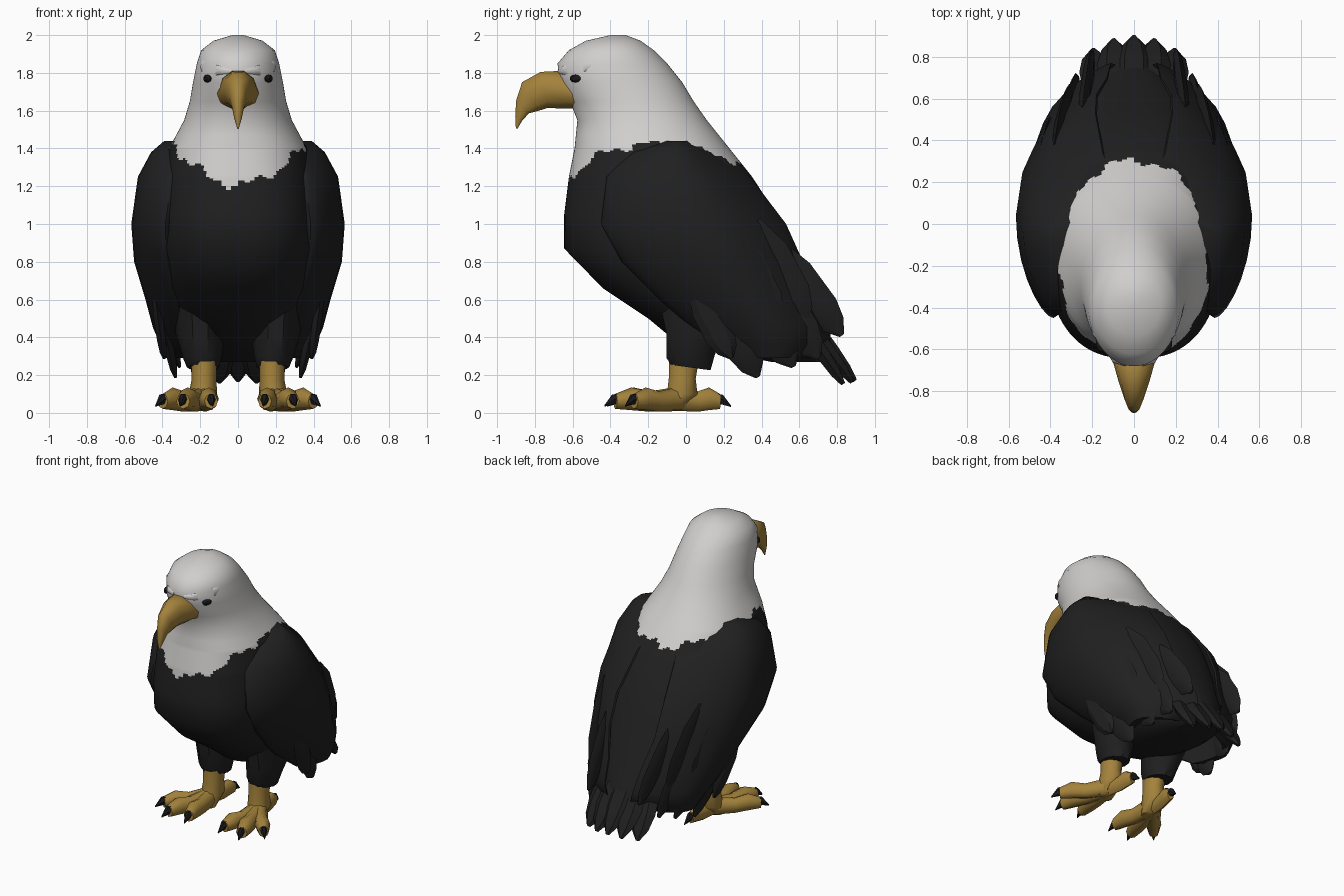
import bpy, bmesh, math
from mathutils import Vector as V

if "Cube" in bpy.data.objects:
    bpy.data.objects.remove(bpy.data.objects["Cube"])


def material(name, rgb):
    m = bpy.data.materials.new(name)
    m.diffuse_color = (*rgb, 1)
    m.use_nodes = True
    m.node_tree.nodes["Principled BSDF"].inputs["Base Color"].default_value = m.diffuse_color
    return m


WHITE = material("white_feathers", (0.63, 0.62, 0.61))
BLACK = material("black_feathers", (0.0145, 0.0145, 0.015))
GOLD = material("gold_skin", (0.37, 0.225, 0.045))
DARK = material("dark_claw", (0.01, 0.01, 0.012))


def loft(bm, rings):
    """Skin a list of closed rings and cap both ends."""
    vs = [[bm.verts.new(p) for p in r] for r in rings]
    n = len(vs[0])
    for a, b in zip(vs, vs[1:]):
        for i in range(n):
            j = (i + 1) % n
            bm.faces.new((a[i], a[j], b[j], b[i]))
    bm.faces.new(vs[0])
    bm.faces.new(vs[-1])


def tube(bm, stations, n=8):
    """Each station is a centre and two half-axis vectors."""
    loft(bm, [[V(c) + V(a) * math.cos(t) + V(b) * math.sin(t)
               for t in (2 * math.pi * i / n for i in range(n))]
              for c, a, b in stations])


def feather(bm, start, tip, side, width, thick):
    start, tip = V(start), V(tip)
    axis = (tip - start).normalized()
    side = V(side)
    side = (side - axis * side.dot(axis)).normalized()
    nrm = axis.cross(side)
    tube(bm, [(start.lerp(tip, t), side * width * w, nrm * thick * h)
              for t, w, h in ((0, .5, .5), (.3, 1, 1), (.7, 1, .9),
                              (.88, .7, .7), (1, .15, .3))], 6)


def finish(bm, name, mats, mirror=False, rule=None, angle=40):
    bmesh.ops.recalc_face_normals(bm, faces=bm.faces)
    if rule:
        for f in bm.faces:
            f.material_index = rule(f.calc_center_median())
    me = bpy.data.meshes.new(name)
    bm.to_mesh(me)
    bm.free()
    ob = bpy.data.objects.new(name, me)
    bpy.context.collection.objects.link(ob)
    for m in mats:
        me.materials.append(m)
    if mirror:
        ob.modifiers.new("mirror", 'MIRROR').use_mirror_merge = False
    bpy.ops.object.select_all(action='DESELECT')
    ob.select_set(True)
    bpy.context.view_layer.objects.active = ob
    bpy.ops.object.shade_smooth_by_angle(angle=math.radians(angle))
    return ob


def sample(table, z):
    """Linear lookup in a table sorted by falling z."""
    for a, b in zip(table, table[1:]):
        if a[0] >= z >= b[0]:
            k = (a[0] - z) / (a[0] - b[0])
            return [p + (q - p) * k for p, q in zip(a, b)]
    return list(table[-1])


def spow(v, p):
    return math.copysign(abs(v) ** p, v)


# Head, neck and torso: z, front y, back y, half width, squareness
BODY = [(2.0, -.40, -.32, .03, 1), (1.97, -.53, -.24, .13, 1), (1.92, -.62, -.17, .195, 1),
        (1.85, -.68, -.10, .218, 1), (1.75, -.67, -.02, .238, 1), (1.65, -.615, .04, .255, 1),
        (1.55, -.575, .11, .285, .95), (1.4, -.59, .23, .365, .88), (1.25, -.62, .35, .395, .82),
        (1.05, -.645, .48, .42, .8), (.87, -.645, .56, .42, .8), (.66, -.44, .65, .39, .85),
        (.5, -.2, .72, .33, .9), (.4, -.08, .76, .27, 1), (.33, .15, .79, .2, 1), (.27, .45, .79, .13, 1)]
N = 120


def body_ring(z):
    z, f, b, w, p = sample(BODY, z)
    c, h = (f + b) / 2, (b - f) / 2
    ang = [2 * math.pi * i / N for i in range(N)]
    return [V((w * spow(math.sin(t), p), c - h * spow(math.cos(t), p), z)) for t in ang]


def collar(p):
    """White above a ragged collar line, black below."""
    z, f, b, w, _ = sample(BODY, min(p.z, 2))
    t = math.atan2(p.x / w, -(p.y - (f + b) / 2) / ((b - f) / 2))
    c = math.cos(t)
    line = 1.42 - (.21 * c ** 3 if c > 0 else .11 * c * c)
    line += .02 * math.sin(9 * t) + .013 * math.sin(23 * t + 1)
    return 0 if p.z > line else 1


levels = {r[0] for r in BODY} | {round(1.16 + .01 * i, 3) for i in range(32)}
bm = bmesh.new()
loft(bm, [body_ring(z) for z in sorted(levels, reverse=True)])
finish(bm, "head_and_body", [WHITE, BLACK], rule=collar, angle=60)

# Brow ridges
bm = bmesh.new()
tube(bm, [((.04, -.65, 1.81), (0, .03, 0), (0, 0, .02)),
          ((.12, -.625, 1.815), (.02, .04, 0), (0, 0, .03)),
          ((.175, -.55, 1.83), (.025, .02, 0), (0, 0, .032)),
          ((.2, -.42, 1.87), (.01, 0, 0), (0, 0, .015))])
finish(bm, "brow", [WHITE], True, angle=70)

# Eyes
bm = bmesh.new()
tube(bm, [((.15, -.57, 1.77), (.02, .03, 0), (0, 0, .022)),
          ((.165, -.589, 1.77), (.018, .026, 0), (0, 0, .02)),
          ((.173, -.597, 1.77), (.009, .013, 0), (0, 0, .01))], 12)
finish(bm, "eye", [DARK], True)

# Hooked beak
bm = bmesh.new()
tube(bm, [((0, -.58, 1.685), (.115, 0, 0), (0, 0, .075)),
          ((0, -.66, 1.71), (.1, 0, 0), (0, -.02, .105)),
          ((0, -.75, 1.71), (.075, 0, 0), (0, -.02, .1)),
          ((0, -.825, 1.675), (.05, 0, 0), (0, -.045, .08)),
          ((0, -.865, 1.62), (.032, 0, 0), (0, -.036, .035)),
          ((0, -.885, 1.56), (.02, 0, 0), (0, -.02, .012)),
          ((0, -.897, 1.505), (.004, 0, 0), (0, -.004, 0.002))], 10)
finish(bm, "beak", [GOLD], angle=50)

# Folded wings: z, front y, back y, outer x, half thickness
WING = [(1.44, -.13, .05, .39, .05), (1.38, -.32, .2, .46, .09), (1.25, -.42, .34, .53, .1),
        (1.0, -.45, .53, .565, .1), (.8, -.34, .62, .55, .09), (.6, -.14, .70, .49, .08),
        (.45, .03, .77, .45, .06), (.36, .17, .76, .41, .045), (.29, .27, .68, .38, .025)]
rings = []
for z, f, b, xo, th in WING:
    ring = []
    for i in range(28):
        t = 2 * math.pi * i / 28
        u = math.cos(t)
        mid = xo - th - (.08 if u < 0 else .28) * u * u
        ring.append((mid + th * math.sin(t), (f + b) / 2 + (b - f) / 2 * u, z))
    rings.append(ring)
bm = bmesh.new()
loft(bm, rings)
finish(bm, "wing", [BLACK], True, angle=50)

# Flight feathers along the lower wing edge
bm = bmesh.new()
for start, tip, w in (((.44, .05, .66), (.39, .24, .29), .08),
                      ((.42, .15, .64), (.33, .38, .19), .09),
                      ((.41, .28, .72), (.31, .57, .245), .10),
                      ((.34, .40, .76), (.27, .70, .29), .10),
                      ((.25, .48, .88), (.20, .825, .41), .09),
                      ((.47, .20, .95), (.38, .47, .42), .13),
                      ((.38, .34, 1.0), (.30, .63, .46), .12)):
    feather(bm, start, tip, (0, 1, .5), w, .03)
finish(bm, "flight_feathers", [BLACK], True, angle=30)

# Tail fan
bm = bmesh.new()
for i in range(-2, 3):
    x = i * .085
    feather(bm, (x * .7, .5, .70 - .03 * abs(i)),
            (x * 1.15, .895 - 2.2 * x * x, .17 - .008 * abs(i)), (1, 0, 0), .09, .045)
finish(bm, "tail", [BLACK], angle=30)

# Feathered thighs
bm = bmesh.new()
tube(bm, [((.2, .06, .62), (.15, 0, 0), (0, .22, 0)),
          ((.2, .05, .42), (.13, 0, 0), (0, .16, 0)),
          ((.19, .025, .3), (.105, 0, 0), (0, .135, .01)),
          ((.185, .025, .24), (.085, 0, 0), (0, .11, -.015))], 10)
finish(bm, "thigh", [BLACK], True)

# Shanks
bm = bmesh.new()
tube(bm, [((.18, -.01, .3), (.07, 0, 0), (0, .085, 0)),
          ((.18, -.02, .18), (.065, 0, 0), (0, .075, 0)),
          ((.185, -.02, .1), (.075, 0, 0), (0, .085, 0)),
          ((.19, -.07, .015), (.055, 0, 0), (0, .05, 0))], 10)
finish(bm, "shank", [GOLD], True, angle=60)

# Toes and claws
toes, claws = bmesh.new(), bmesh.new()
for tx, ty, r in ((.145, -.34, .048), (.285, -.355, .05), (.385, -.26, .046), (.165, .16, .034)):
    base, end = V((.19, -.03, .075)), V((tx, ty, .062))
    d = (end - base).normalized()
    s = V((-d.y, d.x, 0)).normalized()
    up = V((0, 0, 1))
    tube(toes, [(base, s * r * 1.2, up * .065),
                (base.lerp(end, .5) - up * .008, s * r, up * .054),
                (base.lerp(end, .8) + up * .01, s * r * 1.1, up * .06),
                (end + d * .02, s * r * .75, up * .04)])
    tube(claws, [(end + up * .014, s * .022, up * .03),
                 (end + d * .035 + up * .01, s * .022, up * .03),
                 (end + d * .08 - up * .022, s * .003, up * .004)], 6)
finish(toes, "toes", [GOLD], True, angle=60)
finish(claws, "claws", [DARK], True)
